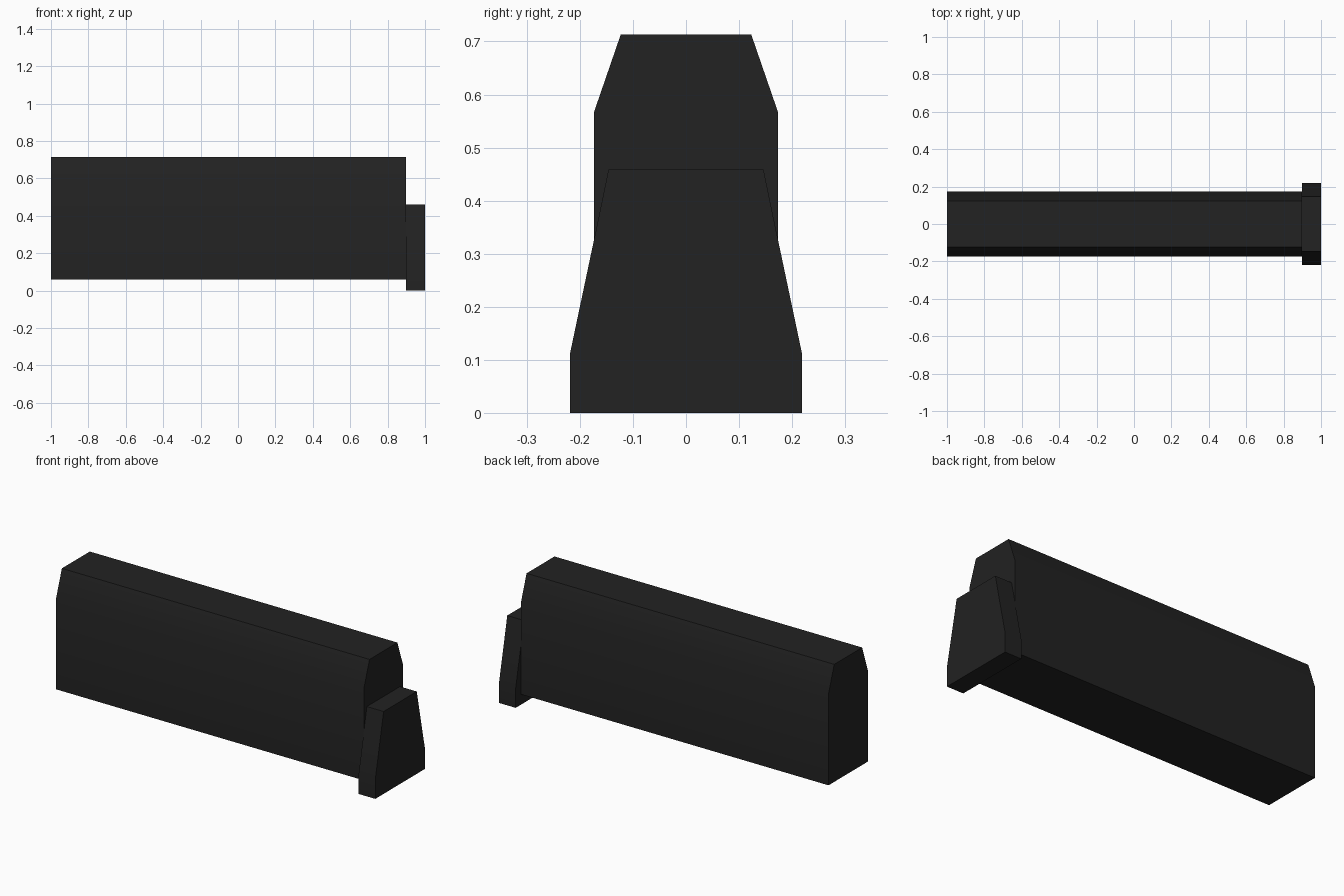
import bpy
import bmesh
from math import radians

cube = bpy.data.objects.get("Cube")
if cube:
    bpy.data.objects.remove(cube, do_unlink=True)

# Single dark finish
black = bpy.data.materials.new("matte_black")
black.use_nodes = True
colour = (0.016, 0.016, 0.016, 1)
black.diffuse_color = colour
black.node_tree.nodes["Principled BSDF"].inputs["Base Color"].default_value = colour


def extrude_profile(name, half_profile, x_start, x_end):
    """Mirror a (y, z) half profile and extrude it along x."""
    outline = half_profile + [(-y, z) for y, z in reversed(half_profile)]
    bm = bmesh.new()
    face = bm.faces.new([bm.verts.new((x_start, y, z)) for y, z in outline])
    result = bmesh.ops.extrude_face_region(bm, geom=[face], use_keep_orig=True)
    moved = [v for v in result["geom"] if isinstance(v, bmesh.types.BMVert)]
    bmesh.ops.translate(bm, verts=moved, vec=(x_end - x_start, 0, 0))
    bmesh.ops.recalc_face_normals(bm, faces=bm.faces)
    mesh = bpy.data.meshes.new(name)
    bm.to_mesh(mesh)
    bm.free()
    mesh.materials.append(black)
    obj = bpy.data.objects.new(name, mesh)
    bpy.context.collection.objects.link(obj)
    bpy.ops.object.select_all(action="DESELECT")
    obj.select_set(True)
    bpy.context.view_layer.objects.active = obj
    bpy.ops.object.shade_smooth_by_angle(angle=radians(30))
    return obj


# Long body with chamfered upper edges
extrude_profile("body", [(0.173, 0.058), (0.173, 0.568), (0.123, 0.713)], -1.0, 0.897)

# Flared base plate closing one end
extrude_profile("base_plate", [(0.219, 0.0), (0.219, 0.11), (0.173, 0.328), (0.146, 0.459)],
                0.897, 1.0)
